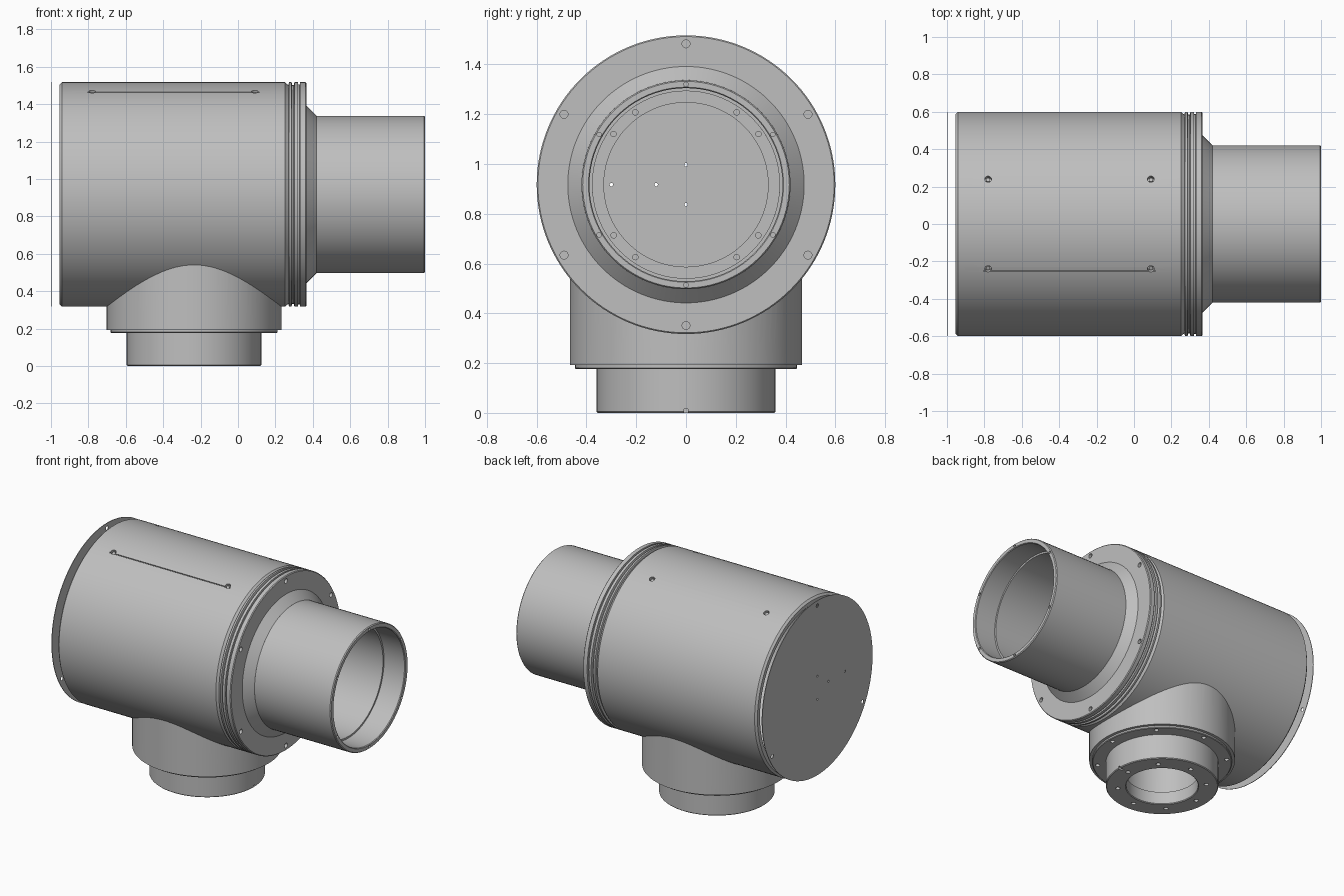
import bpy, bmesh, math
from mathutils import Vector, Matrix

cube = bpy.data.objects.get("Cube")
if cube:
    bpy.data.objects.remove(cube, do_unlink=True)

AXIS_Z = 0.917      # height of the main axis
STUB_X = -0.235     # position of the downward stub
R = 0.6             # main body radius

grey = bpy.data.materials.new("machined_grey")
grey.use_nodes = True
grey.diffuse_color = (0.52, 0.52, 0.52, 1)
for node in grey.node_tree.nodes:
    if node.type == 'BSDF_PRINCIPLED':
        node.inputs["Base Color"].default_value = grey.diffuse_color


def to_object(name, bm):
    bmesh.ops.recalc_face_normals(bm, faces=bm.faces)
    mesh = bpy.data.meshes.new(name)
    bm.to_mesh(mesh)
    bm.free()
    mesh.materials.append(grey)
    obj = bpy.data.objects.new(name, mesh)
    bpy.context.collection.objects.link(obj)
    return obj


def main_point(along, radius, angle):
    """Point around the horizontal main axis."""
    return Vector((along, radius * math.cos(angle), AXIS_Z + radius * math.sin(angle)))


def stub_point(along, radius, angle):
    """Point around the vertical stub axis."""
    return Vector((STUB_X + radius * math.cos(angle), radius * math.sin(angle), along))


def revolve(name, profile, place, sides=96):
    """Turn a closed profile of (along, radius) into a ring-shaped solid."""
    bm = bmesh.new()
    rings = [[bm.verts.new(place(a, r, math.tau * i / sides)) for a, r in profile]
             for i in range(sides)]
    n = len(profile)
    for i in range(sides):
        p, q = rings[i], rings[(i + 1) % sides]
        for j in range(n):
            k = (j + 1) % n
            bm.faces.new((p[j], p[k], q[k], q[j]))
    return to_object(name, bm)


def rods(name, spans, radius, sides=16):
    """One mesh of straight cylinders, each between two points."""
    bm = bmesh.new()
    for a, b in spans:
        d = b - a
        turn = d.to_track_quat('Z', 'Y').to_matrix().to_4x4()
        bmesh.ops.create_cone(bm, cap_ends=True, segments=sides, radius1=radius, radius2=radius,
                              depth=d.length, matrix=Matrix.Translation((a + b) / 2) @ turn)
    return to_object(name, bm)


def box(name, centre, size, tilt=0):
    bm = bmesh.new()
    bmesh.ops.create_cube(bm, size=1, matrix=Matrix.Translation(centre)
                          @ Matrix.Rotation(tilt, 4, 'X') @ Matrix.Diagonal((*size, 1)))
    return to_object(name, bm)


def select(obj):
    bpy.ops.object.select_all(action='DESELECT')
    obj.select_set(True)
    bpy.context.view_layer.objects.active = obj


def cut(obj, *cutters):
    for cutter in cutters:
        cutter.hide_render = True
        mod = obj.modifiers.new("cut", 'BOOLEAN')
        mod.operation, mod.solver, mod.object = 'DIFFERENCE', 'EXACT', cutter
        select(obj)
        bpy.ops.object.modifier_apply(modifier=mod.name)
        bpy.data.objects.remove(cutter, do_unlink=True)


def circle_spans(place, start, end, radius, degrees):
    return [(place(start, radius, math.radians(d)), place(end, radius, math.radians(d)))
            for d in degrees]


six = range(30, 390, 60)
eight = range(0, 360, 45)

# Hollow main body with chamfered ends
body = revolve("main_body", [(-0.955, 0.56), (-0.955, 0.587), (-0.942, R), (0.252, R),
                             (0.262, 0.59), (0.27, 0.585), (0.27, 0.56)], main_point, 128)

# Screw recesses and the fine groove along the body top
tilt = math.asin(0.24 / R)
angles = (math.pi / 2 - tilt, math.pi / 2 + tilt)
seats = [(x, a) for x in (-0.78, 0.09) for a in angles]
recesses = [(main_point(x, R - 0.025, a), main_point(x, R + 0.03, a)) for x, a in seats]
heads = [(main_point(x, R - 0.027, a), main_point(x, R - 0.01, a)) for x, a in seats]
groove_angle = math.pi / 2 + math.asin(0.25 / R)
cut(body,
    rods("stub_opening", [(stub_point(0.2, 0, 0), stub_point(0.6, 0, 0))], 0.25, 64),
    rods("recess_cutter", recesses, 0.018),
    box("groove_cutter", main_point(-0.345, R, groove_angle), (0.92, 0.014, 0.006), groove_angle))
rods("body_screws", heads, 0.011, 12)

# Grooved front flange with cone shoulder
flange = revolve("front_flange", [
    (0.27, 0.33), (0.27, 0.59), (0.274, R), (0.286, R), (0.29, 0.585), (0.298, 0.585),
    (0.302, R), (0.32, R), (0.322, 0.588), (0.33, 0.588), (0.332, R), (0.36, R),
    (0.365, 0.595), (0.365, 0.475), (0.42, 0.42), (0.42, 0.376), (0.32, 0.376), (0.32, 0.33)],
    main_point, 128)
cut(flange,
    rods("flange_holes", circle_spans(main_point, 0.335, 0.4, 0.566, six), 0.016),
    rods("step_holes", circle_spans(main_point, 0.3, 0.35, 0.355,
         [q + s for q in (45, 135, 225, 315) for s in (-10, 10)]), 0.011))

# Outlet tube with a stepped bore
tube = revolve("outlet_tube", [(0.42, 0.376), (0.42, 0.42), (0.994, 0.42), (1.0, 0.415),
                               (1.0, 0.392), (0.995, 0.388), (0.84, 0.388), (0.84, 0.376)],
               main_point, 80)
cut(tube, rods("rim_holes", circle_spans(main_point, 0.96, 1.03, 0.403, six), 0.009, 12))

# Thin end disc standing off the body
end_disc = rods("end_disc", [(main_point(-1.0, 0, 0), main_point(-0.996, 0, 0))], R, 128)
pins = [(-0.3, 0), (-0.12, 0), (0, 0.08), (0, -0.08)]
cut(end_disc,
    rods("disc_holes", circle_spans(main_point, -1.05, -0.95, 0.566, (90, 210, 330)), 0.013),
    rods("pin_holes", [(Vector((-1.05, y, AXIS_Z + z)), Vector((-0.95, y, AXIS_Z + z)))
                       for y, z in pins], 0.007, 12))

# Downward stub, trimmed to the body wall
stub = revolve("lower_stub", [
    (0, 0.235), (0, 0.355), (0.005, 0.36), (0.177, 0.36), (0.177, 0.443), (0.181, 0.447),
    (0.192, 0.447), (0.192, 0.467), (0.7, 0.467), (0.7, 0.25), (0.09, 0.25), (0.09, 0.23),
    (0.005, 0.23)], stub_point)
cut(stub,
    rods("body_trim", [(main_point(-0.9, 0, 0), main_point(0.5, 0, 0))], 0.58, 128),
    rods("collar_holes", circle_spans(stub_point, 0.1, 0.22, 0.415, eight), 0.015),
    rods("foot_holes", circle_spans(stub_point, -0.05, 0.04, 0.285, eight), 0.015),
    box("notch_cutter", stub_point(0, 0.35, 0), (0.06, 0.016, 0.03)))

# Smooth round walls, crisp edges
for obj in list(bpy.context.scene.objects):
    if obj.type == 'MESH':
        select(obj)
        bpy.ops.object.shade_smooth_by_angle(angle=math.radians(25))
